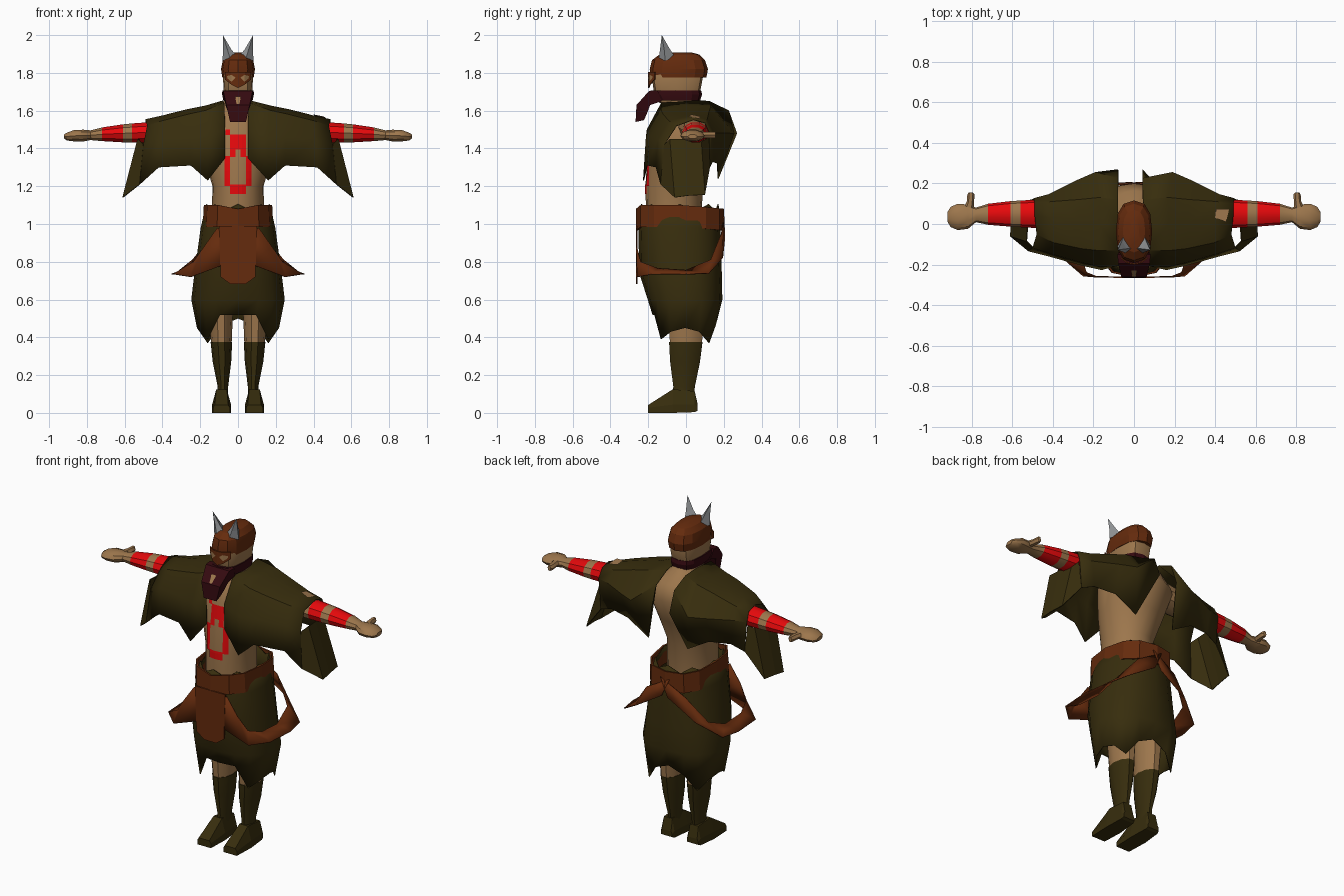
import bpy, bmesh, math


def material(name, rgb):
    m = bpy.data.materials.new(name)
    m.diffuse_color = (*rgb, 1)
    return m


SKIN = material("skin", (0.34, 0.185, 0.074))
OLIVE = material("olive cloth", (0.038, 0.026, 0.004))
BROWN = material("brown leather", (0.13, 0.024, 0.004))
RED = material("red paint", (0.92, 0.003, 0.004))
MAROON = material("maroon scarf", (0.035, 0.003, 0.005))
GREY = material("grey horn", (0.27, 0.28, 0.29))


def make(name, verts, faces, mats, angle=0, thick=0):
    me = bpy.data.meshes.new(name)
    me.from_pydata(verts, [], faces)
    bm = bmesh.new()
    bm.from_mesh(me)
    bmesh.ops.recalc_face_normals(bm, faces=bm.faces)
    bm.to_mesh(me)
    bm.free()
    for m in mats:
        me.materials.append(m)
    ob = bpy.data.objects.new(name, me)
    bpy.context.collection.objects.link(ob)
    if angle:
        bpy.ops.object.select_all(action='DESELECT')
        ob.select_set(True)
        bpy.context.view_layer.objects.active = ob
        bpy.ops.object.shade_smooth_by_angle(angle=math.radians(angle))
    if thick:
        mod = ob.modifiers.new("thickness", 'SOLIDIFY')
        mod.thickness = thick
        mod.offset = 0
    return ob


def loft(name, rings, mats, cap=True, closed=True, angle=0, thick=0):
    """Skin a list of equally long point rows."""
    n = len(rings[0])
    verts = [p for r in rings for p in r]
    faces = [(i * n + j, i * n + (j + 1) % n, (i + 1) * n + (j + 1) % n, (i + 1) * n + j)
             for i in range(len(rings) - 1) for j in range(n if closed else n - 1)]
    if cap:
        faces += [tuple(range(n)), tuple(range(len(verts) - n, len(verts)))]
    return make(name, verts, faces, mats, angle, thick)


def unit(n, power=1.0):
    """Unit circle, squarer for a power below one."""
    def f(v):
        return math.copysign(abs(v) ** power, v) if abs(v) > 1e-6 else 0
    return [(f(math.cos(2 * math.pi * k / n)), f(math.sin(2 * math.pi * k / n))) for k in range(n)]


def oval(n, z, y0, y1, hx, cx=0, power=1.0):
    return [(cx + hx * c, (y0 + y1) / 2 + (y1 - y0) / 2 * s, z) for c, s in unit(n, power)]


# Torso, sections are (z, front y, back y, half width)
TORSO = [(1.0, -0.21, 0.08, 0.14), (1.2, -0.215, 0.09, 0.135), (1.35, -0.205, 0.14, 0.18),
         (1.5, -0.185, 0.2, 0.215), (1.59, -0.15, 0.165, 0.14), (1.635, -0.12, 0.09, 0.08),
         (1.7, -0.11, 0.05, 0.06)]
loft("torso", [oval(20, *s) for s in TORSO], [SKIN], angle=50)


def chest_y(x, z):
    for a, b in zip(TORSO, TORSO[1:]):
        if a[0] <= z <= b[0]:
            t = (z - a[0]) / (b[0] - a[0])
            y0, y1, hx = (a[k] + t * (b[k] - a[k]) for k in (1, 2, 3))
            return (y0 + y1) / 2 - (y1 - y0) / 2 * math.sqrt(1 - (x / hx) ** 2)


# Chest paint, patches that follow the chest
for x0, x1, z0, z1 in [(-0.043, 0.043, 1.395, 1.475), (-0.043, -0.014, 1.355, 1.395), (0.014, 0.043, 1.355, 1.395),
                       (-0.072, -0.043, 1.2, 1.36), (0.043, 0.072, 1.2, 1.36),
                       (-0.043, 0.043, 1.16, 1.21), (-0.066, -0.043, 1.47, 1.5)]:
    rows = [[(x0 + (x1 - x0) * i / 4, chest_y(x0 + (x1 - x0) * i / 4, z0 + (z1 - z0) * j / 4) - 0.003,
              z0 + (z1 - z0) * j / 4) for i in range(5)] for j in range(5)]
    loft("chest_paint", rows, [RED], cap=False, closed=False)

# Head
loft("head", [oval(12, z, a, b, hx, power=0.6) for z, a, b, hx in
              [(1.64, -0.14, 0.05, 0.06), (1.7, -0.17, 0.075, 0.075),
               (1.78, -0.182, 0.09, 0.08), (1.85, -0.16, 0.08, 0.07)]], [SKIN], angle=30)

# Helmet with a wrapped brow mask and eye openings
loft("helmet", [oval(12, z, a, b, hx, power=0.8) for z, a, b, hx in
                [(1.775, -0.188, 0.108, 0.083), (1.82, -0.192, 0.116, 0.09), (1.868, -0.18, 0.1, 0.08),
                 (1.897, -0.14, 0.07, 0.055), (1.908, -0.09, 0.03, 0.025)]], [BROWN], angle=20)
MASK_Y = {0: -0.197, 0.035: -0.19, 0.068: -0.165}
low = {0: 1.72, 0.035: 1.738, 0.068: 1.765}
cols = [-0.068, -0.035, 0, 0.035, 0.068]
loft("helmet_mask", [[(x, MASK_Y[abs(x)], z) for x, z in zip(cols, row)] for row in
                     ([1.805] * 5, [low[abs(x)] for x in cols])], [BROWN], cap=False, closed=False, thick=0.006)
for s in (1, -1):
    make("eye_opening", [(s * x, y, z) for x, y, z in
                         [(0.012, -0.199, 1.775), (0.035, -0.195, 1.79), (0.058, -0.178, 1.783),
                          (0.056, -0.179, 1.77), (0.035, -0.195, 1.753)]], [(0, 1, 4), (1, 2, 3, 4)], [SKIN])
    # Horn
    base = [(0.004, -0.122, 1.885), (0.04, -0.145, 1.87), (0.082, -0.11, 1.865), (0.05, -0.055, 1.88)]
    mid = [(0.036, -0.122, 1.925), (0.055, -0.138, 1.92), (0.079, -0.115, 1.92), (0.06, -0.085, 1.925)]
    pts = [(s * x, y, z) for x, y, z in base + mid + [(0.08, -0.128, 2.0)]]
    make("horn", pts, [(0, 1, 2, 3)] + [(j, (j + 1) % 4, 4 + (j + 1) % 4, 4 + j) for j in range(4)]
         + [(4 + j, 4 + (j + 1) % 4, 8) for j in range(4)], [GREY])

# Scarf: neck band and hanging front
loft("scarf_band", [oval(12, z, a, b, hx, power=0.7) for z, a, b, hx in
                    [(1.655, -0.165, 0.075, 0.078), (1.685, -0.188, 0.085, 0.084),
                     (1.708, -0.188, 0.08, 0.083)]], [MAROON], angle=20)
loft("scarf_front", [[(-h, yt, zt), (h, yt, zt), (h * 0.85, yb, zb), (-h * 0.85, yb, zb)] for h, yt, zt, yb, zb in
                     [(0.082, -0.15, 1.708, -0.13, 1.65), (0.078, -0.195, 1.705, -0.19, 1.63),
                      (0.062, -0.262, 1.63, -0.205, 1.59), (0.042, -0.267, 1.54, -0.222, 1.55)]], [MAROON])
make("scarf_opening", [(-0.016, -0.23, 1.676), (0.016, -0.23, 1.676), (0.008, -0.262, 1.636), (-0.008, -0.262, 1.636)],
     [(0, 1, 2, 3)], [SKIN])

# Cape columns run from the front hem over the shoulder to the back hem
CAPE = [
    [(0.06, -0.2, 1.35), (0.06, -0.205, 1.5), (0.065, -0.13, 1.64), (0.07, 0, 1.652),
     (0.062, 0.12, 1.65), (0.06, 0.225, 1.6), (0.06, 0.268, 1.48)],
    [(0.16, -0.225, 1.23), (0.16, -0.21, 1.46), (0.17, -0.13, 1.6), (0.17, 0, 1.625),
     (0.17, 0.13, 1.62), (0.19, 0.254, 1.48), (0.13, 0.17, 1.24)],
    [(0.25, -0.205, 1.31), (0.25, -0.19, 1.46), (0.26, -0.12, 1.58), (0.27, 0.01, 1.605),
     (0.27, 0.12, 1.59), (0.28, 0.215, 1.48), (0.27, 0.165, 1.32)],
    [(0.42, -0.158, 1.3), (0.41, -0.145, 1.45), (0.4, -0.09, 1.545), (0.4, 0.03, 1.572),
     (0.4, 0.11, 1.55), (0.42, 0.145, 1.48), (0.4, 0.14, 1.33)],
    [(0.52, -0.133, 1.21), (0.5, -0.115, 1.42), (0.48, -0.05, 1.52), (0.49, 0.04, 1.552),
     (0.49, 0.1, 1.535), (0.495, 0.125, 1.48), (0.48, 0.125, 1.3)]]
# Cape side hanging below the arm, from the front round to the back
SIDE = [[(0.5, -0.115, 1.42), (0.52, -0.133, 1.21)], [(0.53, -0.085, 1.45), (0.61, -0.06, 1.14)],
        [(0.525, -0.01, 1.45), (0.605, 0.01, 1.15)], [(0.515, 0.08, 1.435), (0.595, 0.1, 1.155)],
        [(0.495, 0.12, 1.46), (0.48, 0.125, 1.3)]]
make("shoulder_patch", [(0.4, 0.03, 1.58), (0.455, 0.01, 1.569), (0.47, 0.075, 1.556), (0.405, 0.075, 1.57)],
     [(0, 1, 2, 3)], [SKIN])
for s in (1, -1):
    def flip(rows):
        return [[(s * x, y, z) for x, y, z in r] for r in rows]
    rows = flip(CAPE)
    # the neck opening sits slightly off centre
    rows[0] = [(x - (0.018 if y > 0.1 else 0.008), y, z) for x, y, z in rows[0]]
    loft("cape", rows, [OLIVE], cap=False, closed=False, angle=25, thick=0.005)
    loft("cape_side", flip(SIDE), [OLIVE], cap=False, closed=False, thick=0.005)

    # Arm with painted bands, ending in a mitten hand
    arm = [(0.12, 0.04, 1.52, 0.09, 0.08), (0.3, 0.05, 1.5, 0.075, 0.07), (0.48, 0.05, 1.485, 0.07, 0.056),
           (0.56, 0.05, 1.482, 0.066, 0.053), (0.61, 0.05, 1.48, 0.063, 0.05), (0.72, 0.048, 1.475, 0.052, 0.038),
           (0.78, 0.045, 1.47, 0.036, 0.027), (0.82, 0.036, 1.468, 0.06, 0.033), (0.87, 0.035, 1.467, 0.065, 0.031),
           (0.905, 0.035, 1.463, 0.05, 0.022), (0.92, 0.035, 1.463, 0.025, 0.012)]
    ob = loft("arm", [[(s * x, y + hy * c, z + hz * d) for c, d in unit(10)] for x, y, z, hy, hz in arm],
              [SKIN, RED], angle=35)
    for p in ob.data.polygons:
        x = abs(p.center.x)
        p.material_index = int(0.48 < x < 0.56 or 0.61 < x < 0.72)
    loft("thumb", [[(s * (x + h * c), y, 1.472 + 0.018 * d) for c, d in unit(6)] for x, y, h in
                   [(0.82, 0.06, 0.03), (0.808, 0.11, 0.018), (0.805, 0.145, 0.018), (0.806, 0.156, 0.01)]],
         [SKIN], angle=35)

    # Leg, boot shaft and foot
    loft("leg", [oval(10, 0.36, -0.088, 0.088, 0.054, s * 0.088), oval(10, 0.5, -0.1, 0.1, 0.062, s * 0.09),
                 oval(10, 0.85, -0.13, 0.11, 0.075, s * 0.095)], [SKIN], angle=40)
    loft("boot", [oval(10, 0.09, -0.075, 0.045, 0.03, s * 0.082), oval(10, 0.14, -0.07, 0.05, 0.028, s * 0.08),
                  oval(10, 0.27, -0.088, 0.078, 0.049, s * 0.085), oval(10, 0.375, -0.094, 0.092, 0.057, s * 0.088)],
         [OLIVE], angle=40)
    loft("foot", [[(s * 0.087 + x, y, z) for x, z in
                   [(-hb, z0), (hb, z0), (hb, z0 + 0.5 * h * k), (ht, h), (-ht, h), (-hb, z0 + 0.5 * h * k)]]
                  for y, hb, ht, z0, h, k in
                  [(0.062, 0.038, 0.03, 0.012, 0.045, 0.7), (0.046, 0.042, 0.028, 0.004, 0.115, 0.7),
                   (-0.07, 0.05, 0.028, 0, 0.125, 0.7), (-0.2, 0.045, 0.035, 0, 0.042, 1.3)]], [OLIVE])

# Skirt with pointed hem and scalloped top
HEM = {-90: 0.52, -67.5: 0.52, -45: 0.39, -22.5: 0.43, 0: 0.45, 22.5: 0.43, 45: 0.37, 67.5: 0.46, 90: 0.5}


def hem(i):
    a = (i * 22.5 + 180) % 360 - 180
    if abs(a) > 90:
        a = math.copysign(180, a) - a
    return HEM[a]


skirt = [oval(16, z, a, b, hx, power=0.85) for z, a, b, hx in
         [(0, -0.175, 0.165, 0.215), (0.6, -0.2, 0.19, 0.245), (0.74, -0.245, 0.187, 0.228),
          (0.98, -0.25, 0.18, 0.195), (1.09, -0.235, 0.17, 0.165)]]
skirt[0] = [(x, y, hem(i)) for i, (x, y, z) in enumerate(skirt[0])]
skirt[-1] = [(x, y, z + (-0.02 if i % 2 else 0.015)) for i, (x, y, z) in enumerate(skirt[-1])]
loft("skirt", skirt, [OLIVE], cap=False, angle=40, thick=0.005)

# Belt, dipping at front centre and at the back
belt = [[(x, y, z - 0.1 * max(0, y) - (0.02 if abs(x) < 0.1 and y < 0 else 0))
         for x, y, z in oval(12, z, -0.26, 0.197, hx, power=0.75)] for z, hx in [(0.985, 0.182), (1.1, 0.176)]]
loft("belt", belt, [BROWN], cap=False, thick=0.01)

# Side sashes looping from the front of the belt to the back
INNER = [(0.11, -0.262, 0.98), (0.18, -0.262, 0.88), (0.235, -0.24, 0.8), (0.262, -0.15, 0.765), (0.26, 0, 0.755),
         (0.24, 0.13, 0.81), (0.13, 0.188, 0.95), (-0.03, 0.2, 1.04)]
OUTER = [(-0.06, -0.262, 0.9), (0.06, -0.262, 0.79), (0.25, -0.257, 0.72), (0.34, -0.18, 0.735), (0.352, 0, 0.735),
         (0.33, 0.12, 0.738), (0.2, 0.195, 0.82), (0.02, 0.205, 0.93)]
for s in (1, -1):
    loft("sash", [[(s * x, y, z) for x, y, z in pair] for pair in zip(INNER, OUTER)],
         [BROWN], cap=False, closed=False, angle=25, thick=0.005)

# Front tongue hanging from the belt
tongue = [(-0.1, 0.99), (0.1, 0.99), (0.092, 0.72), (0.04, 0.682), (-0.04, 0.682), (-0.092, 0.72)]
loft("belt_tongue", [[(x, y, z) for x, z in tongue] for y in (-0.266, -0.258)], [BROWN])
